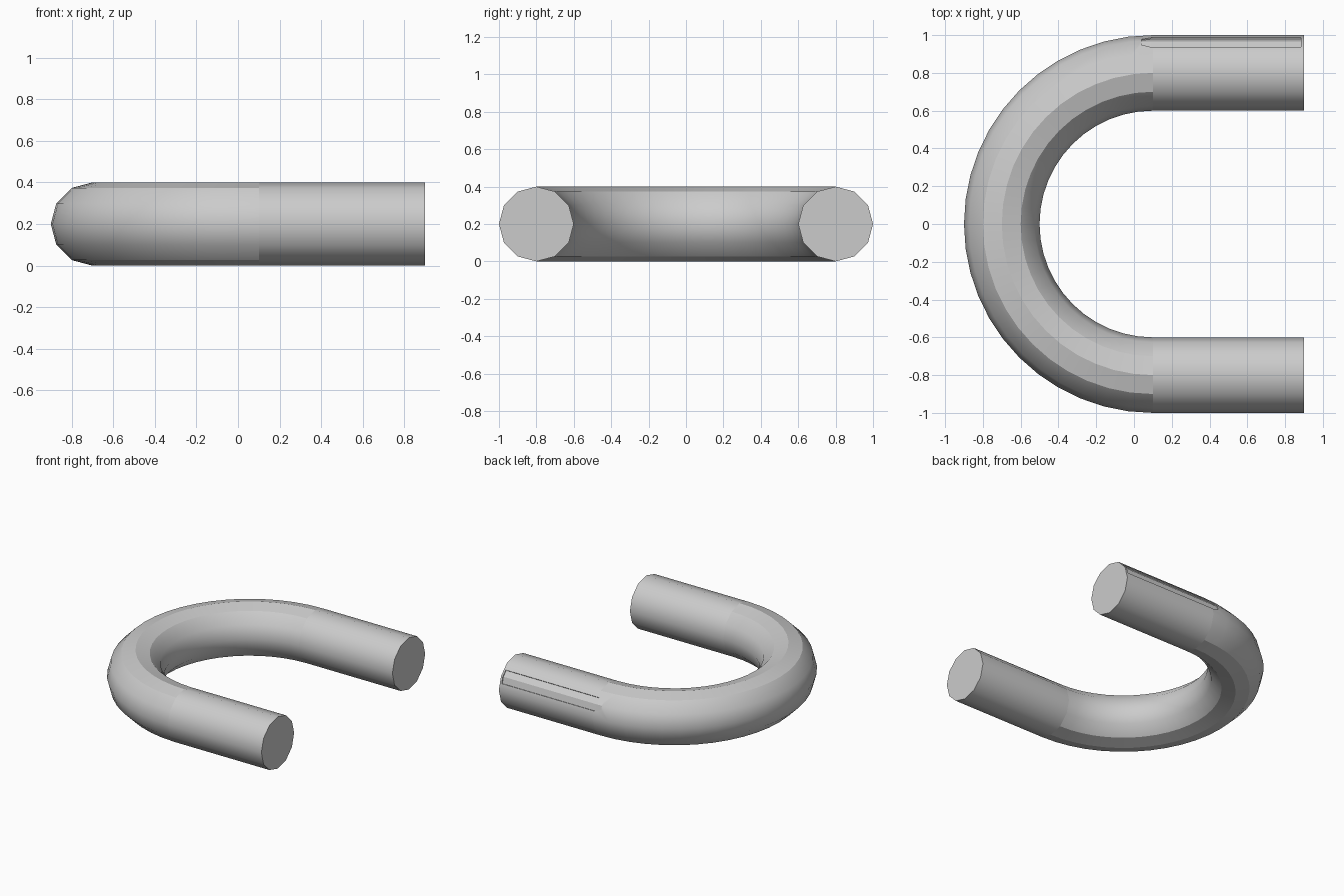
import bpy, bmesh, math

if "Cube" in bpy.data.objects:
    bpy.data.objects.remove(bpy.data.objects["Cube"])

R, r, SIDES, STEPS = 0.8, 0.2, 12, 24
CX, CZ, END = 0.1, 0.2, 0.9

def finish(bm, name):
    bmesh.ops.recalc_face_normals(bm, faces=bm.faces)
    me = bpy.data.meshes.new(name)
    bm.to_mesh(me)
    bm.free()
    ob = bpy.data.objects.new(name, me)
    bpy.context.collection.objects.link(ob)
    return ob

# Tube stations: origin of ring and outward direction, arm - bend - arm
stations = [(END, R, 0, 1)]
for i in range(STEPS + 1):
    a = math.pi / 2 + math.pi * i / STEPS
    c, s = math.cos(a), math.sin(a)
    stations.append((CX + R * c, R * s, c, s))
stations.append((END, -R, 0, -1))

# 12-sided U-shaped bar with smooth walls and flat caps
bm = bmesh.new()
rings = []
for x, y, dx, dy in stations:
    ring = []
    for k in range(SIDES):
        t = 2 * math.pi * k / SIDES
        o = r * math.cos(t)
        ring.append(bm.verts.new((x + dx * o, y + dy * o, CZ + r * math.sin(t))))
    rings.append(ring)
for a, b in zip(rings, rings[1:]):
    for k in range(SIDES):
        n = (k + 1) % SIDES
        bm.faces.new((a[k], a[n], b[n], b[k])).smooth = True
for ring in (rings[0], rings[-1]):
    cap = bm.faces.new(ring)
    for e in cap.edges:
        e.smooth = False
# Crisp bands on the top and underside of the bend
for a, b in zip(rings[1:-1], rings[2:-1]):
    for k in (2, 3, 4, 8, 9, 10):
        bm.edges.get((a[k], b[k])).smooth = False
# Shading break where the arms meet the bend
for ring in (rings[1], rings[-2]):
    for k in range(SIDES):
        bm.edges.get((ring[k], ring[(k + 1) % SIDES])).smooth = False
bar = finish(bm, "u_shaped_bar")

# Shallow slot along the outer upper edge of the rear arm
bm = bmesh.new()
def section(x, squeeze):
    pts = []
    for rad, deg in ((0.185, 15), (0.22, 15), (0.22, 45), (0.185, 45)):
        t = math.radians(30 + (deg - 30) * squeeze)
        pts.append(bm.verts.new((x, R + rad * math.cos(t), CZ + rad * math.sin(t))))
    # Slot floor follows just below the tube edge
    t = math.radians(30)
    pts.append(bm.verts.new((x, R + 0.192 * math.cos(t), CZ + 0.192 * math.sin(t))))
    return pts
secs = [section(0.04, 0.6), section(0.09, 1), section(0.885, 1)]
for a, b in zip(secs, secs[1:]):
    for k in range(5):
        n = (k + 1) % 5
        bm.faces.new((a[k], a[n], b[n], b[k]))
bm.faces.new(secs[0])
bm.faces.new(secs[-1])
cutter = finish(bm, "slot_cutter")
cutter.hide_render = True
cutter.hide_set(True)

cut = bar.modifiers.new("slot", 'BOOLEAN')
cut.operation = 'DIFFERENCE'
cut.object = cutter
cut.solver = 'EXACT'
